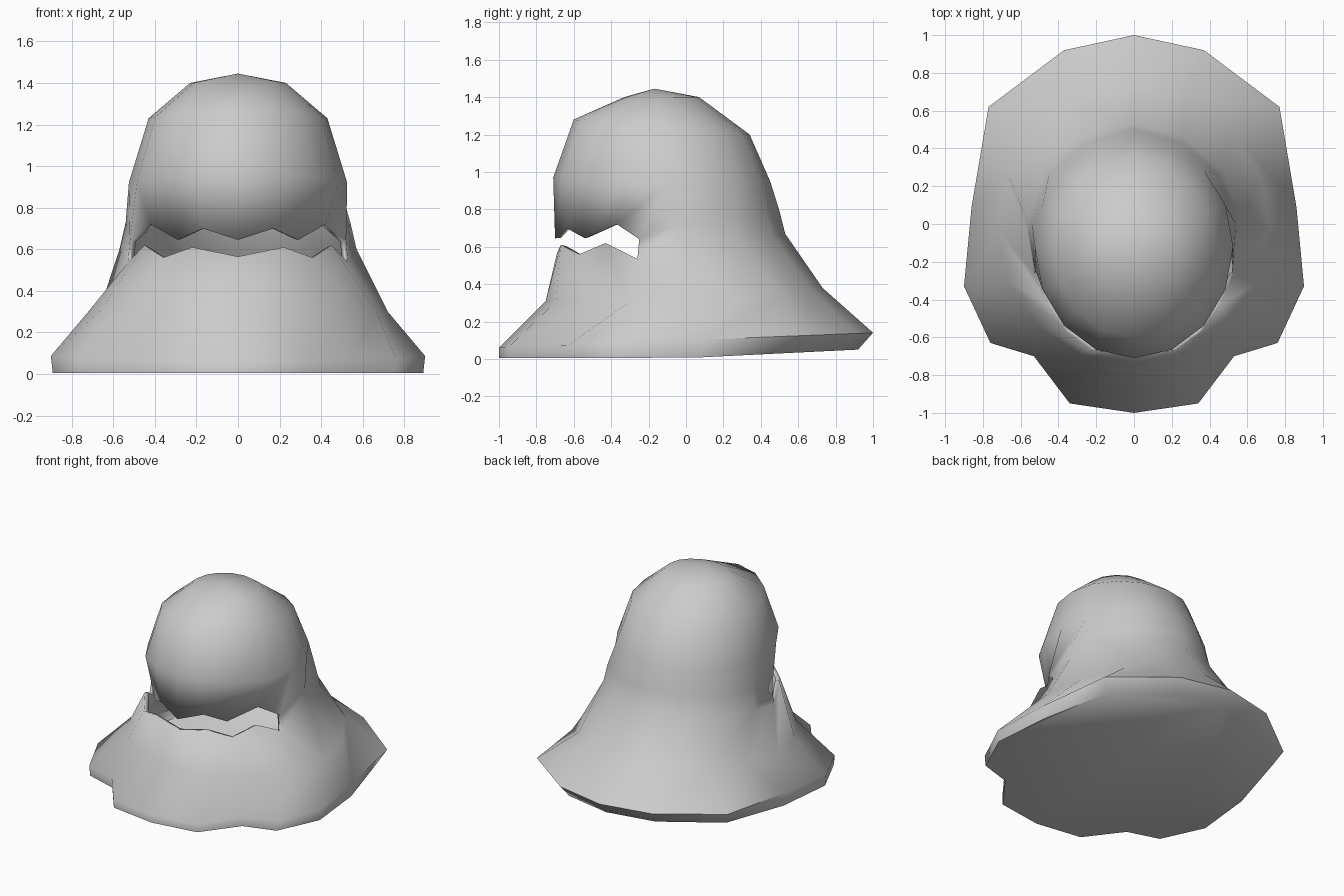
import bpy
import bmesh
from math import sin, cos, pi, radians

cube = bpy.data.objects.get("Cube")
if cube:
    bpy.data.objects.remove(cube, do_unlink=True)

HALF = 8  # columns from front centre to back centre


def oval(width, centre, front, side, back):
    """Half ring from front to back; front and back are (y, z), side is z."""
    points = []
    for i in range(HALF + 1):
        c, s = cos(pi * i / HALF), sin(pi * i / HALF)
        y_end, z_end = front if c > 0 else back
        k = abs(c)
        points.append((width * s, centre + (y_end - centre) * k, side + (z_end - side) * k * k))
    return points


def add_ring(bm, points):
    """Mirror a half ring into a full loop of vertices."""
    right = [bm.verts.new(p) for p in points]
    left = [bm.verts.new((-x, y, z)) for x, y, z in points[-2:0:-1]]
    return right + left


def loft(bm, low, high, skip=()):
    count = len(low)
    for i in range(count):
        if i not in skip:
            j = (i + 1) % count
            bm.faces.new((low[i], low[j], high[j], high[i]))


# Hem outline with the lobed front
outline = [(0, -1), (.34, -.95), (.53, -.7), (.76, -.63), (.9, -.33),
           (.86, .09), (.77, .62), (.37, .92), (0, 1)]
hem = [(x, y, .1 + .04 * y) for x, y in outline]
sole = [(x * (.99 if y < .5 else .94), y * (1 if y < .5 else .92), .005 + .045 * max(y, 0))
        for x, y in outline]

# Jagged lips, continuing round the back as plain rings
lower_lip = [(0, -.69, .565), (.22, -.67, .61), (.36, -.57, .56), (.45, -.43, .62),
             (.53, -.26, .535), (.57, .02, .6), (.47, .28, .64), (.27, .46, .66), (0, .53, .67)]
upper_lip = [(0, -.7, .645), (.17, -.64, .7), (.29, -.54, .645), (.42, -.37, .72),
             (.52, -.25, .64), (.54, 0, .73), (.45, .26, .76), (.25, .43, .78), (0, .5, .79)]

skirt = oval(.72, -.03, (-.75, .31), .3, (.73, .38))
brow = oval(.525, -.12, (-.71, .97), .92, (.45, .95))
crown = oval(.43, -.13, (-.6, 1.28), 1.23, (.34, 1.2))
cap = oval(.23, -.15, (-.33, 1.4), 1.4, (.07, 1.4))

# Hollow body with an open mouth slot
bm = bmesh.new()
rings = [add_ring(bm, r) for r in (sole, hem, skirt, lower_lip, upper_lip, brow, crown, cap)]
mouth_low = rings[3]
mouth = set(range(4)) | set(range(2 * HALF - 4, 2 * HALF))
for low, high in zip(rings, rings[1:]):
    loft(bm, low, high, mouth if low is mouth_low else ())
bm.faces.new(rings[0][::-1])
tip = bm.verts.new((0, -.17, 1.445))
top = rings[-1]
for i, v in enumerate(top):
    bm.faces.new((v, top[(i + 1) % len(top)], tip))
bmesh.ops.recalc_face_normals(bm, faces=bm.faces)
mesh = bpy.data.meshes.new("hooded_body")
bm.to_mesh(mesh)
bm.free()
body = bpy.data.objects.new("hooded_body", mesh)
bpy.context.collection.objects.link(body)

# Wall thickness, seen at the lips
wall = body.modifiers.new("wall", 'SOLIDIFY')
wall.thickness = .03
wall.offset = -1

# Plain light grey
grey = bpy.data.materials.new("light_grey")
grey.use_nodes = True
colour = (.6, .6, .6, 1)
grey.diffuse_color = colour
grey.node_tree.nodes["Principled BSDF"].inputs["Base Color"].default_value = colour
mesh.materials.append(grey)

bpy.ops.object.select_all(action='DESELECT')
body.select_set(True)
bpy.context.view_layer.objects.active = body
bpy.ops.object.shade_smooth_by_angle(angle=radians(55))
